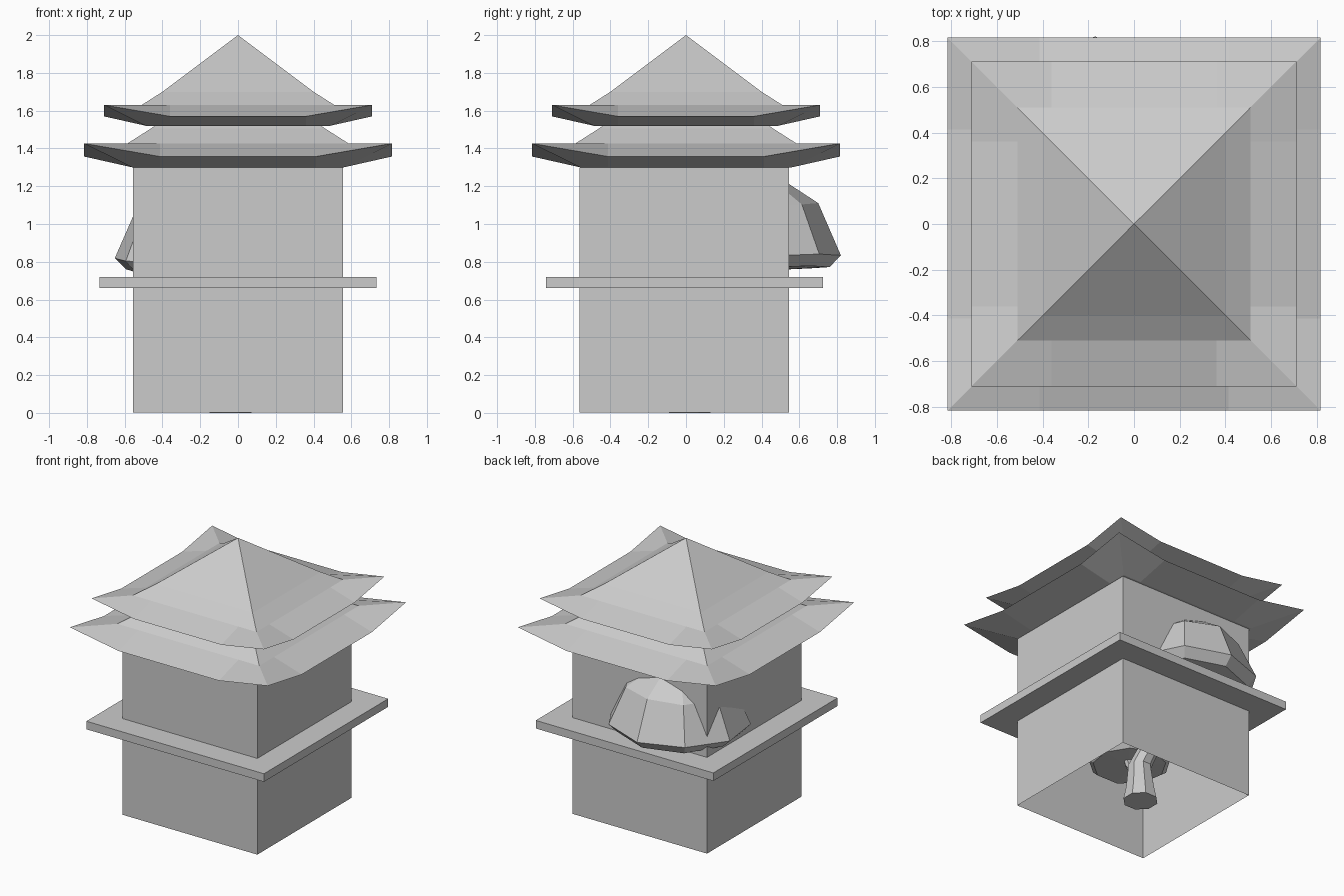
import bpy, bmesh, math, random
from mathutils import Vector

if "Cube" in bpy.data.objects:
    bpy.data.objects.remove(bpy.data.objects["Cube"])

random.seed(4)


def finish(name, bm):
    bmesh.ops.recalc_face_normals(bm, faces=bm.faces[:])
    me = bpy.data.meshes.new(name)
    bm.to_mesh(me)
    bm.free()
    ob = bpy.data.objects.new(name, me)
    bpy.context.collection.objects.link(ob)
    return ob


def loft(name, rings, cap_start=True, cap_end=True):
    """Skin equal-length rings of points; a one-point ring makes a tip."""
    bm = bmesh.new()
    loops = [[bm.verts.new(p) for p in r] for r in rings]
    for a, b in zip(loops, loops[1:]):
        n = max(len(a), len(b))
        for i in range(n):
            j = (i + 1) % n
            if len(a) == 1:
                bm.faces.new((a[0], b[i], b[j]))
            elif len(b) == 1:
                bm.faces.new((a[i], a[j], b[0]))
            else:
                bm.faces.new((a[i], a[j], b[j], b[i]))
    for flag, l in ((cap_start, loops[0]), (cap_end, loops[-1])):
        if flag and len(l) > 2:
            bm.faces.new(l)
    return finish(name, bm)


def square(h, z, cy=0):
    return [(x * h, y * h + cy, z) for x, y in ((-1, -1), (1, -1), (1, 1), (-1, 1))]


def eave_ring(h, m, z_mid, z_corner):
    """Square ring with a level middle stretch (+-m) and lifted corners."""
    pts = []
    for k in range(4):
        c, s = round(math.cos(k * math.pi / 2)), round(math.sin(k * math.pi / 2))
        for x, z in ((-h, z_corner), (-m, z_mid), (m, z_mid)):
            pts.append((c * x + s * h, s * x - c * h, z))
    return pts


def roof(name, base, k):
    loft(name, [eave_ring(0.488 * k, 0.36 * k, base, base),
                eave_ring(0.71 * k, 0.36 * k, base + 0.05 * k, base + 0.11 * k),
                eave_ring(0.51 * k, 0.36 * k, base + 0.11 * k, base + 0.11 * k),
                eave_ring(0.40 * k, 0.28 * k, base + 0.18 * k, base + 0.18 * k),
                [(0, 0, base + 0.48 * k)]])


def circle(c, r, n, start=90):
    return [(c[0] + r * math.cos(math.radians(start + 360 * i / n)),
             c[1] + r * math.sin(math.radians(start + 360 * i / n)), c[2])
            for i in range(n)]


def foliage(name, center, s, n=9, tilt=0.0):
    """Faceted dome; profile is (radius, height) scaled by s."""
    x, y, z = center
    rings = [[(x, y, z - 0.01)]]
    for r, h in ((0.43, 0.0), (0.49, 0.06), (0.37, 0.33), (0.20, 0.45)):
        ring = circle((x, y, z + h * s), r * s, n)
        rings.append([(a, b, c + tilt * (b - y) + random.uniform(-.01, .01) * s)
                      for a, b, c in ring])
    rings.append([(x, y, z + 0.49 * s)])
    loft(name, rings)


def limb(name, path, n=8):
    """Tapering trunk or branch through (x, y, z, radius) points."""
    loft(name, [circle(p[:3], p[3], n, 22.5) for p in path])


# Tower walls, open underneath
loft("tower_walls", [square(0.555, 0.003, -0.01), square(0.555, 1.30, -0.01)],
     cap_start=False)

# Balcony ledge: a square frame around the walls
frame = [square(h, z, -0.008) for h, z in
         ((0.55, 0.66), (0.732, 0.66), (0.732, 0.72), (0.55, 0.72))]
loft("balcony_ledge", frame, False, False)

# Two stacked roofs with lifted corners
roof("lower_roof", 1.30, 1.148)
roof("upper_roof", 1.52, 1.0)

# Tree growing inside the tower, its crown breaking through a back corner
limb("tree_trunk", [(-0.04, 0.02, 0.0, 0.12), (-0.04, 0.02, 0.10, 0.10),
                    (-0.05, 0.0, 0.28, 0.08), (-0.10, 0.12, 0.50, 0.07),
                    (-0.17, 0.30, 0.82, 0.05)])
limb("front_branch", [(-0.05, 0.0, 0.24, 0.06), (-0.10, -0.14, 0.36, 0.045),
                      (-0.15, -0.25, 0.50, 0.03)])
foliage("back_foliage", (-0.17, 0.33, 0.76), 1.0, tilt=0.04)
foliage("front_foliage", (-0.17, -0.25, 0.44), 0.58)
